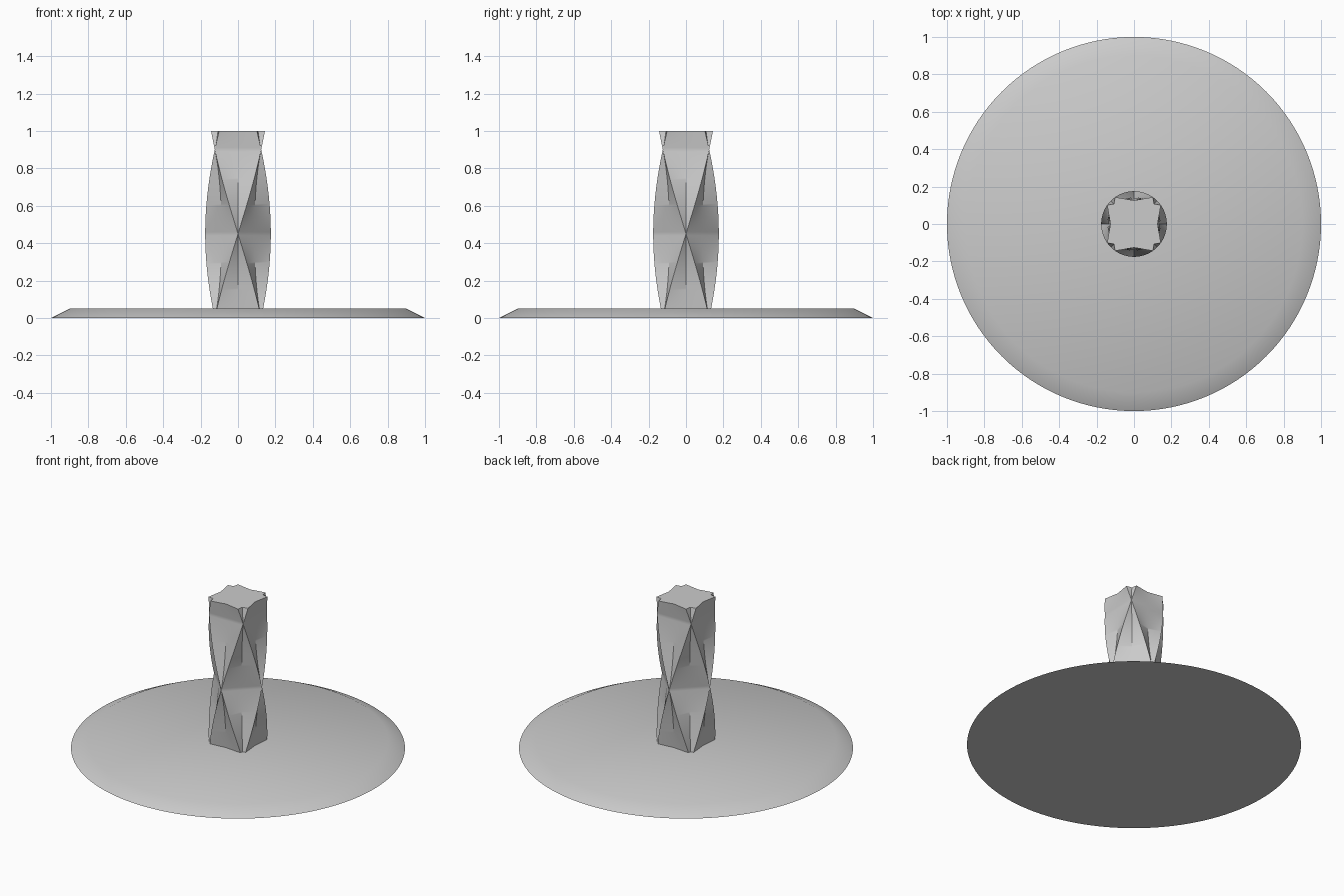
import bpy, bmesh
from math import radians, degrees, cos, sin, pi

if "Cube" in bpy.data.objects:
    bpy.data.objects.remove(bpy.data.objects["Cube"], do_unlink=True)

grey = bpy.data.materials.new("plain grey")
grey.use_nodes = True
grey.diffuse_color = (0.6, 0.6, 0.6, 1)
grey.node_tree.nodes["Principled BSDF"].inputs["Base Color"].default_value = (0.6, 0.6, 0.6, 1)


def loft(name, rings):
    """Skin a stack of closed rings, cap both ends and smooth the soft edges."""
    bm = bmesh.new()
    loops = [[bm.verts.new(p) for p in ring] for ring in rings]
    n = len(loops[0])
    for low, high in zip(loops, loops[1:]):
        for i in range(n):
            j = (i + 1) % n
            bm.faces.new((low[i], low[j], high[j], high[i]))
    bm.faces.new(loops[0][::-1])
    bm.faces.new(loops[-1])
    bmesh.ops.remove_doubles(bm, verts=bm.verts, dist=0.00001)
    bmesh.ops.recalc_face_normals(bm, faces=bm.faces)
    mesh = bpy.data.meshes.new(name)
    bm.to_mesh(mesh)
    bm.free()
    mesh.materials.append(grey)
    obj = bpy.data.objects.new(name, mesh)
    bpy.context.collection.objects.link(obj)
    bpy.ops.object.select_all(action='DESELECT')
    obj.select_set(True)
    bpy.context.view_layer.objects.active = obj
    bpy.ops.object.shade_smooth_by_angle(angle=radians(30))
    return obj


def circle(radius, z, sides=128):
    return [(radius * cos(2 * pi * i / sides), radius * sin(2 * pi * i / sides), z)
            for i in range(sides)]


HALF = 0.124          # half side of the twisted squares
TWIST = 100           # degrees of twist per unit of height


def twin_square(z):
    """Outline of two equal squares turned by opposite angles at height z."""
    turn = abs((TWIST * z + 45) % 90 - 45)
    a = radians(turn)
    quarter = pi / 4
    corner = HALF / cos(quarter)
    ring = []
    for k in range(4):
        for angle, r in ((0, HALF / cos(a)),
                         (quarter - a, corner),
                         (quarter, HALF / cos(quarter - a)),
                         (quarter + a, corner)):
            t = k * pi / 2 + angle
            ring.append((r * cos(t), r * sin(t), z))
    return ring


# Round base with a sloping rim
loft("base_disc", [circle(1, 0), circle(0.9, 0.05)])

# Column made of two counter-twisted square shafts
loft("twisted_column", [twin_square(i / 100) for i in range(3, 101)])
